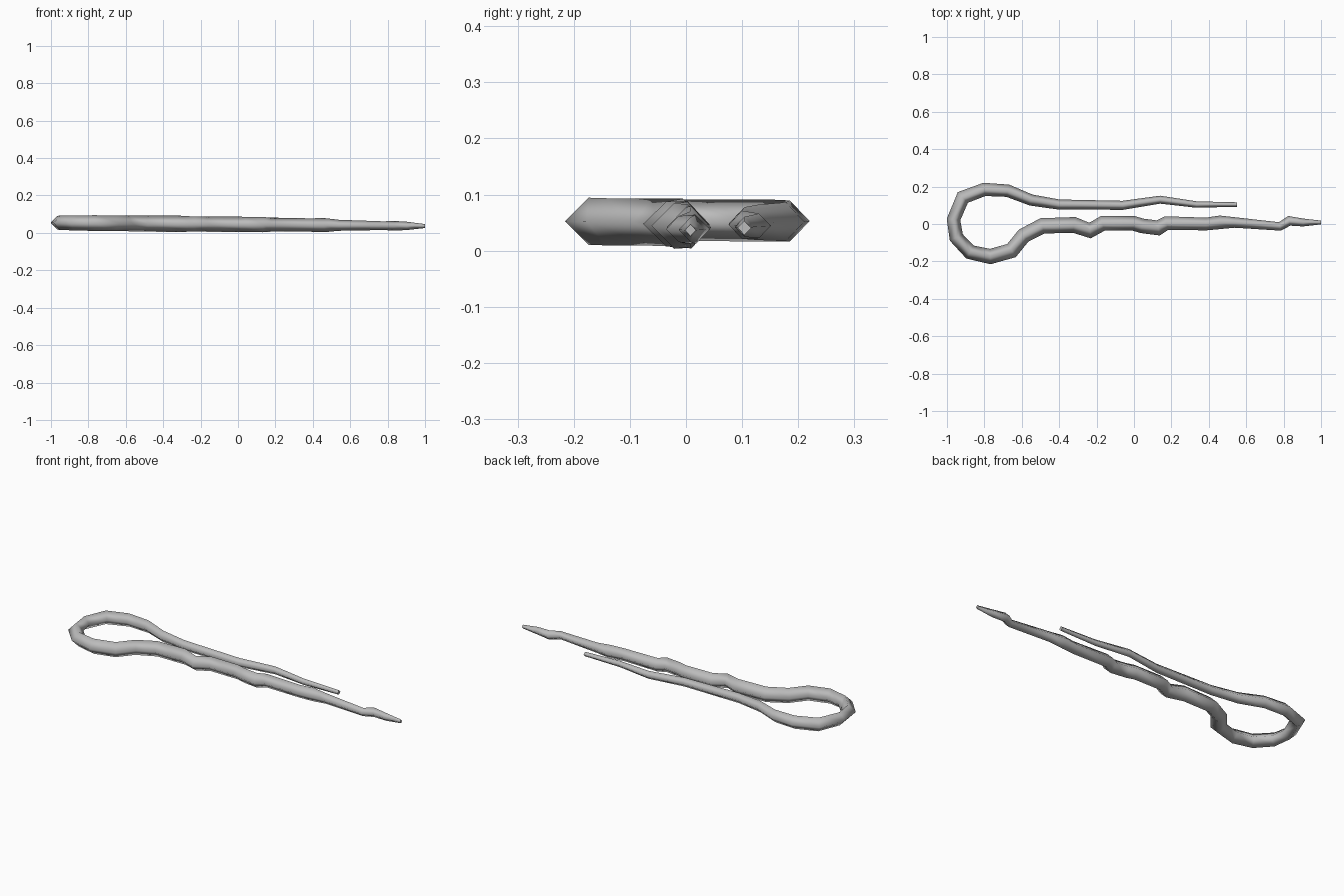
import bpy
import bmesh
from mathutils import Vector

if "Cube" in bpy.data.objects:
    bpy.data.objects.remove(bpy.data.objects["Cube"])

UNIT = 0.01  # path points are given in hundredths: x, y, radius

# Plain arm, from its free end back to the loop
short_arm = [(55, 10.4, 1.2), (33.5, 10.4, 1.7), (14, 13, 2.1),
             (-6, 10, 2.4), (-40, 10.4, 2.7), (-55, 12.8, 3)]

# Rounded loop joining the two arms
loop = [(-67.5, 17.8, 3.3), (-80, 18.5, 3.5), (-91.5, 14.2, 3.6),
        (-96.5, 2.4, 3.5), (-95, -7.2, 3.7), (-87.7, -15, 3.8),
        (-76.8, -17.4, 4), (-65.5, -14.2, 4), (-59, -6.2, 4), (-49, -1, 4.1)]

# Crimped arm, from the loop out to the pointed tip
long_arm = [(-32, -.5, 4.2), (-23.5, -3.5, 3.8), (-16.8, .3, 3.9),
            (0, .3, 3.9), (4.3, -1, 3.9), (13, -2.1, 3.9), (17.4, .5, 3.6),
            (38.5, 0, 3.4), (46, .9, 3.6), (54, .8, 2.8), (78, -1.3, 2.2),
            (83, 1.7, 2.5), (90.5, .8, 2.1), (100, .8, 1)]


def height(x):
    """The wire slopes gently down towards the tip."""
    return 0.0455 - 0.009 * x


def make_material(name, rgb):
    mat = bpy.data.materials.new(name)
    mat.use_nodes = True
    color = (*rgb, 1)
    mat.diffuse_color = color
    mat.node_tree.nodes["Principled BSDF"].inputs["Base Color"].default_value = color
    return mat


def sweep_diamond(name, path, material):
    """Sweep a four-sided section along the path with mitred corners."""
    points = [Vector((x, y)) * UNIT for x, y, r in path]
    bm = bmesh.new()
    rings = []
    for i, p in enumerate(points):
        before = (p - points[i - 1]).normalized() if i else None
        after = (points[i + 1] - p).normalized() if i + 1 < len(points) else None
        before, after = before or after, after or before
        tangent = (before + after).normalized()
        miter = 1 / max(tangent.dot(after), 0.5)
        r = path[i][2] * UNIT
        side = Vector((-tangent.y, tangent.x, 0)) * r * miter
        up = Vector((0, 0, r * 1.05))
        center = Vector((p.x, p.y, height(p.x)))
        rings.append([bm.verts.new(center + offset)
                      for offset in (side, up, -side, -up)])
    for a, b in zip(rings, rings[1:]):
        for k in range(len(a)):
            n = (k + 1) % len(a)
            bm.faces.new((a[k], a[n], b[n], b[k])).smooth = True
    # Flat end caps
    for ring in (rings[0], rings[-1]):
        bm.faces.new(ring).smooth = False
    bmesh.ops.recalc_face_normals(bm, faces=bm.faces[:])
    mesh = bpy.data.meshes.new(name)
    bm.to_mesh(mesh)
    bm.free()
    mesh.materials.append(material)
    obj = bpy.data.objects.new(name, mesh)
    bpy.context.collection.objects.link(obj)
    return obj


metal = make_material("grey_metal", (0.5, 0.5, 0.5))
sweep_diamond("bent_wire_pin", short_arm + loop + long_arm, metal)
